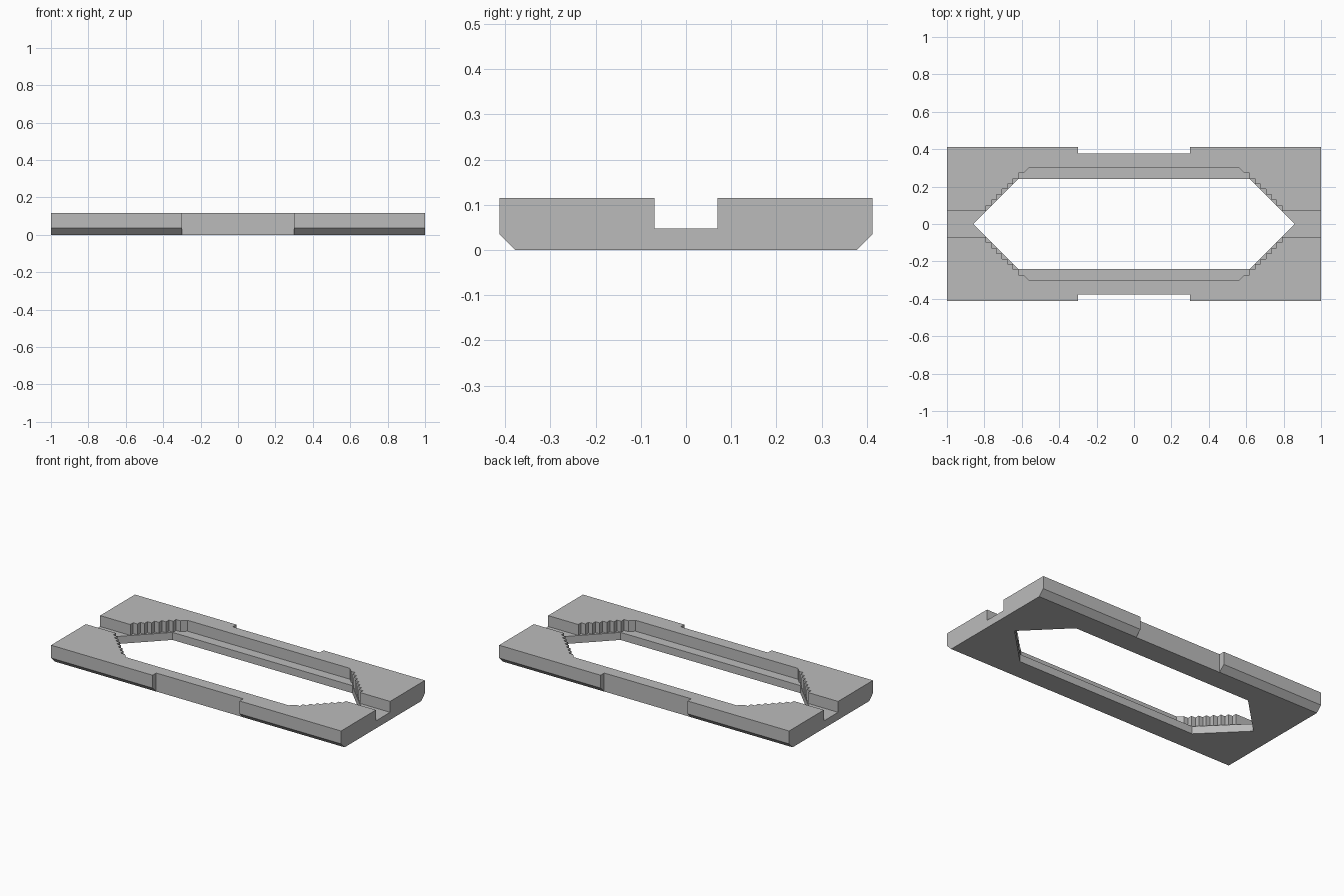
import bpy
import bmesh

cube = bpy.data.objects.get("Cube")
if cube:
    bpy.data.objects.remove(cube, do_unlink=True)

HALF_W, HEIGHT, FLOOR = 0.413, 0.115, 0.047
CHAMFER, SLOT, TIP = 0.035, 0.07, 0.862

grey = bpy.data.materials.new("light grey")
grey.use_nodes = True
colour = (0.5, 0.5, 0.5, 1)
grey.diffuse_color = colour
grey.node_tree.nodes["Principled BSDF"].inputs["Base Color"].default_value = colour


def prism(name, points, offset):
    """Extrude a closed 3D outline along an offset."""
    bm = bmesh.new()
    face = bm.faces.new([bm.verts.new(p) for p in points])
    res = bmesh.ops.extrude_face_region(bm, geom=[face])
    verts = [g for g in res["geom"] if isinstance(g, bmesh.types.BMVert)]
    bmesh.ops.translate(bm, verts=verts, vec=offset)
    bmesh.ops.recalc_face_normals(bm, faces=bm.faces)
    mesh = bpy.data.meshes.new(name)
    bm.to_mesh(mesh)
    bm.free()
    obj = bpy.data.objects.new(name, mesh)
    bpy.context.collection.objects.link(obj)
    mesh.materials.append(grey)
    return obj


def upright(name, outline, low, high):
    return prism(name, [(x, y, low) for x, y in outline], (0, 0, high - low))


def four_way(quarter):
    """Mirror a +x +y run of points into a full outline."""
    half = quarter + [(-x, y) for x, y in reversed(quarter)]
    return half + [(-x, -y) for x, y in half]


# Bar with bevelled lower long edges
side = [(HALF_W - CHAMFER, 0), (HALF_W, CHAMFER), (HALF_W, HEIGHT)]
section = side + [(-y, z) for y, z in reversed(side)]
frame = prism("frame", [(-1, y, z) for y, z in section], (2, 0, 0))

# Six-sided through opening
opening = [(0.86, 0), (0.62, 0.24), (-0.62, 0.24),
           (-0.86, 0), (-0.62, -0.24), (0.62, -0.24)]
cutters = [upright("opening_cutter", opening, -0.1, FLOOR + 0.03)]

# Upper pocket: end slots, stepped corners and side ledges
steps, rise = 7, 0.029
quarter = [(1.1, SLOT)]
for i in range(steps):
    y = SLOT + i * rise
    quarter += [(TIP - y, y), (TIP - y, y + rise)]
top = SLOT + steps * rise
quarter += [(TIP - top, top), (0.56, 0.302)]
cutters.append(upright("pocket_cutter", four_way(quarter), FLOOR, 0.2))

# Shallow grip recesses on the long sides
for s in (-1, 1):
    recess = [(-0.3, s * 0.377), (0.3, s * 0.377), (0.3, s * 0.5), (-0.3, s * 0.5)]
    cutters.append(upright("recess_cutter", recess, -0.1, 0.2))

for cutter in cutters:
    cutter.hide_render = True
    mod = frame.modifiers.new(cutter.name, "BOOLEAN")
    mod.operation = "DIFFERENCE"
    mod.solver = "EXACT"
    mod.object = cutter

# Bake the cuts and drop the cutters
bpy.context.view_layer.update()
graph = bpy.context.evaluated_depsgraph_get()
baked = bpy.data.meshes.new_from_object(frame.evaluated_get(graph))
frame.modifiers.clear()
frame.data = baked
for cutter in cutters:
    bpy.data.objects.remove(cutter, do_unlink=True)
